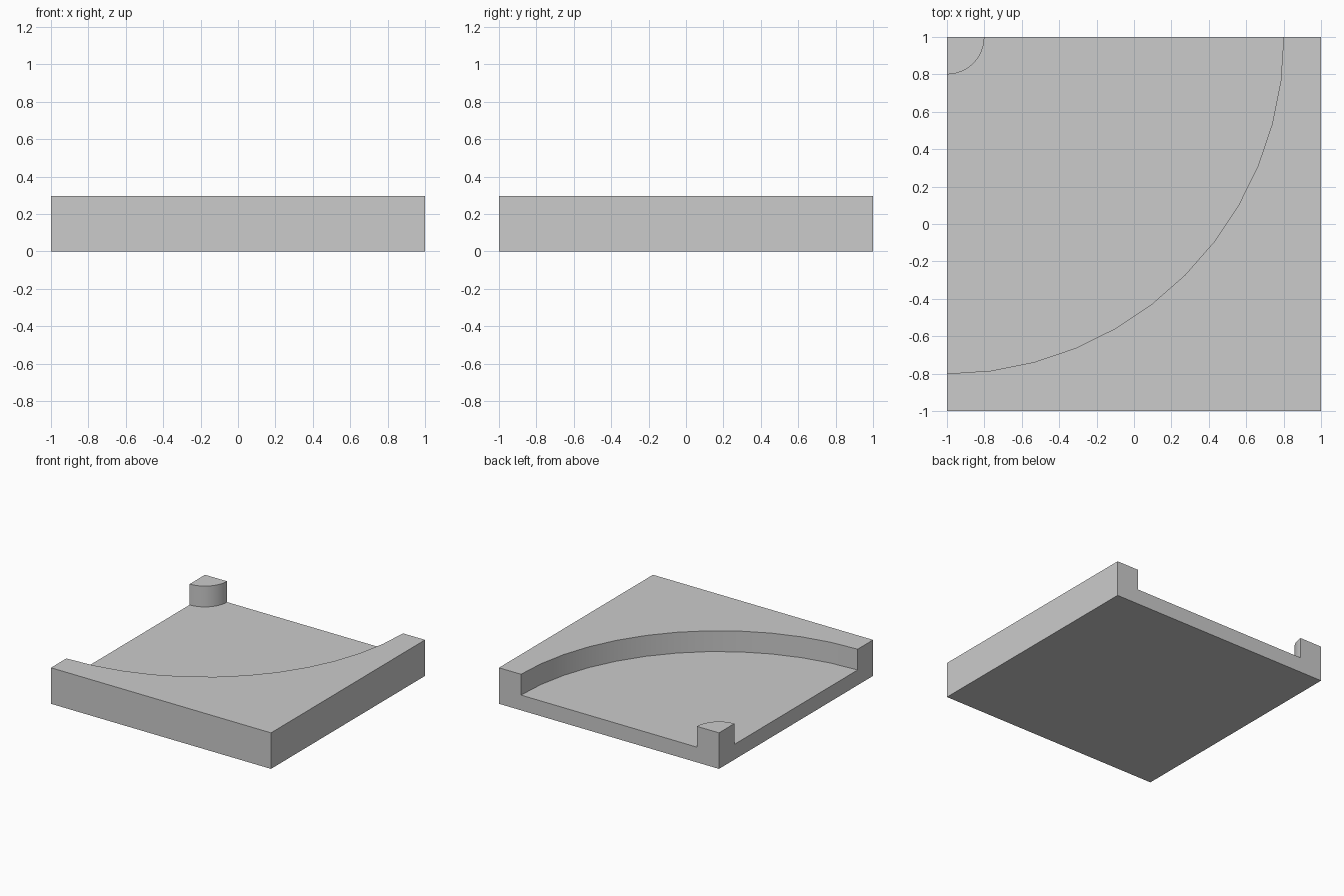
import bpy, bmesh
from math import sin, cos, pi, radians

if "Cube" in bpy.data.objects:
    bpy.data.objects.remove(bpy.data.objects["Cube"])

TOP, FLOOR = 0.296, 0.125      # slab height and height of the sunken lane
SEG = 12                       # sides per quarter turn


def prism(name, outline, z0, z1):
    """Extrude a counter-clockwise outline from z0 to z1."""
    bm = bmesh.new()
    face = bm.faces.new([bm.verts.new((x, y, z0)) for x, y in outline])
    ext = bmesh.ops.extrude_face_region(bm, geom=[face])
    bmesh.ops.translate(bm, vec=(0, 0, z1 - z0),
                        verts=[g for g in ext["geom"] if isinstance(g, bmesh.types.BMVert)])
    bmesh.ops.recalc_face_normals(bm, faces=bm.faces)
    mesh = bpy.data.meshes.new(name)
    bm.to_mesh(mesh)
    bm.free()
    obj = bpy.data.objects.new(name, mesh)
    bpy.context.collection.objects.link(obj)
    return obj


def arc(r):
    """Quarter arc around the back left corner, run out past both slab edges."""
    pts = [(-1 + r * sin(i * pi / 2 / SEG), 1 - r * cos(i * pi / 2 / SEG))
           for i in range(SEG + 1)]
    return [(-1.1, 1 - r)] + pts + [(-1 + r, 1.1)]


# Square tile
tile = prism("curved_lane_tile", [(-1, -1), (1, -1), (1, 1), (-1, 1)], 0, TOP)

# Quarter-ring lane cut out of the tile
cutter = prism("lane_cutter", arc(1.8) + arc(0.2)[::-1], FLOOR, TOP + 0.2)
cutter.hide_render = True
cut = tile.modifiers.new("lane_cut", 'BOOLEAN')
cut.operation = 'DIFFERENCE'
cut.solver = 'EXACT'
cut.object = cutter

# Bake the cut, then smooth the curved walls
bpy.context.view_layer.objects.active = tile
tile.select_set(True)
bpy.ops.object.modifier_apply(modifier=cut.name)
bpy.data.objects.remove(cutter)
bpy.ops.object.shade_smooth_by_angle(angle=radians(30))
